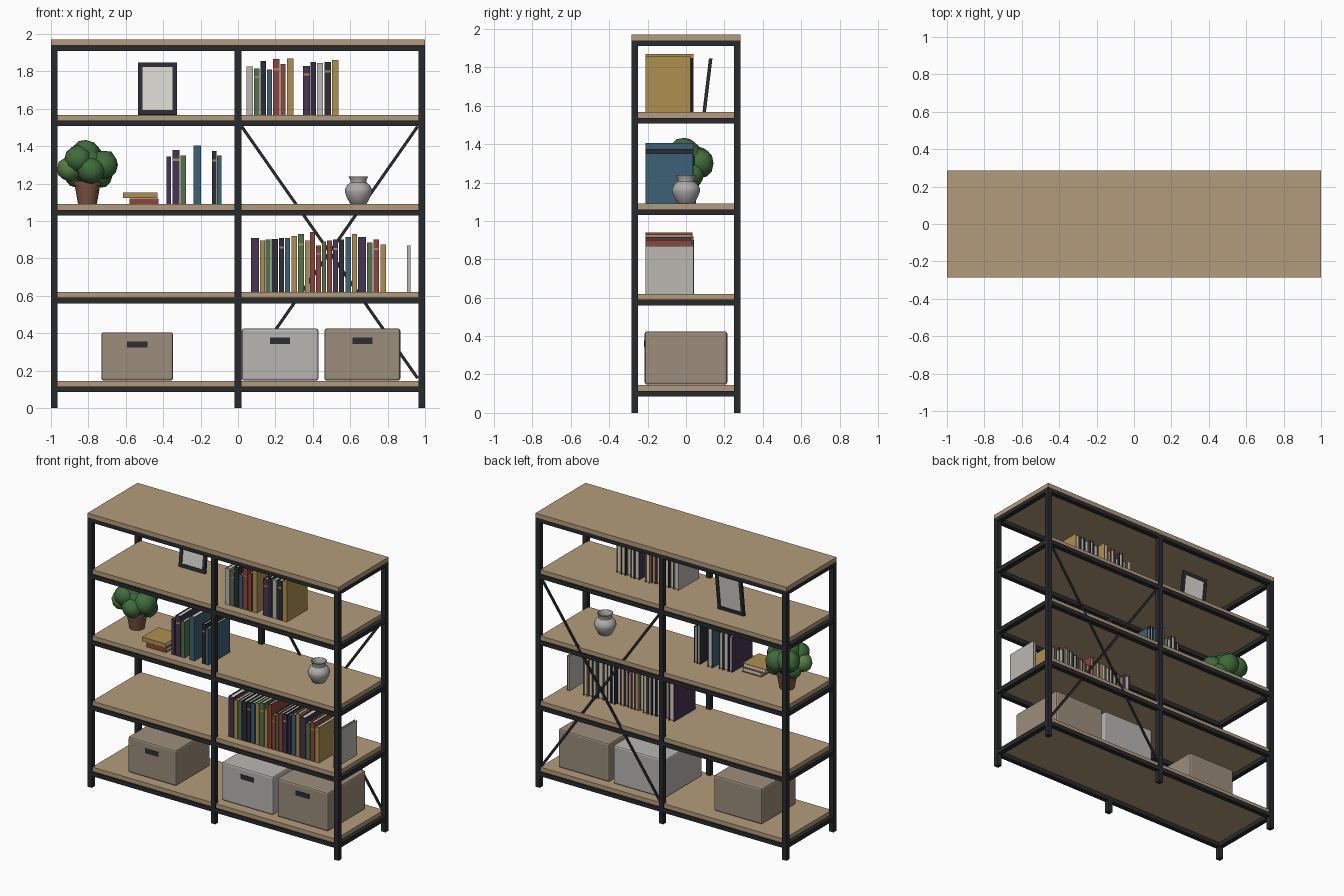
import bpy, bmesh, math, random
from mathutils import Vector, Matrix

if "Cube" in bpy.data.objects:
    bpy.data.objects.remove(bpy.data.objects["Cube"])
random.seed(4)

COLORS = dict(wood=(.45, .33, .2), metal=(.022, .023, .025), red=(.27, .06, .045), gold=(.42, .28, .08),
              green=(.09, .17, .07), blue=(.045, .12, .18), purple=(.06, .035, .085), black=(.025, .027, .035),
              pale=(.5, .48, .44), paper=(.66, .62, .53), tan=(.33, .27, .2), grey=(.48, .47, .45),
              clay=(.2, .09, .055), leaf=(.05, .15, .045), leaf_light=(.1, .21, .055), soil=(.05, .03, .02),
              glaze=(.42, .41, .4), picture=(.7, .69, .64))
MATS = {}
for n, c in COLORS.items():
    MATS[n] = bpy.data.materials.new(n)
    MATS[n].diffuse_color = (*c, 1)


def finish(name, bm, mat, smooth=False):
    bmesh.ops.recalc_face_normals(bm, faces=bm.faces)
    me = bpy.data.meshes.new(name)
    bm.to_mesh(me)
    bm.free()
    me.materials.append(MATS[mat])
    ob = bpy.data.objects.new(name, me)
    bpy.context.collection.objects.link(ob)
    if smooth:
        me.polygons.foreach_set("use_smooth", [True] * len(me.polygons))
    return ob


def box(name, x, y, z, mat, bevel=0):
    bm = bmesh.new()
    size = (x[1] - x[0], y[1] - y[0], z[1] - z[0])
    mid = Vector((sum(x) / 2, sum(y) / 2, sum(z) / 2))
    bmesh.ops.create_cube(bm, size=1, matrix=Matrix.Diagonal((*size, 1)))
    ob = finish(name, bm, mat)
    ob.location = mid
    if bevel:
        m = ob.modifiers.new("bevel", 'BEVEL')
        m.width, m.segments = bevel, 2
    return ob


def lathe(name, profile, center, mat, n=32):
    bm = bmesh.new()
    rings = [[bm.verts.new((r * math.cos(2 * math.pi * i / n), r * math.sin(2 * math.pi * i / n), z))
              for i in range(n)] for r, z in profile]
    for a, b in zip(rings, rings[1:]):
        for i in range(n):
            bm.faces.new((a[i], a[(i + 1) % n], b[(i + 1) % n], b[i]))
    bm.faces.new(rings[0])
    bm.faces.new(rings[-1])
    ob = finish(name, bm, mat)
    ob.location = center
    bpy.ops.object.select_all(action='DESELECT')
    ob.select_set(True)
    bpy.context.view_layer.objects.active = ob
    bpy.ops.object.shade_smooth_by_angle(angle=math.radians(40))
    return ob


# Frame posts
T, D = .035, .285
for px in (-1, -T / 2, 1 - T):
    for side, py in (("front", -D), ("back", D - T)):
        box(side + "_post", (px, px + T), (py, py + T), (0, 1.94), "metal")

# Boards with a rail rim below each
TOPS = [.145, .62, 1.09, 1.567, 1.97]
for i, z in enumerate(TOPS):
    last = i == 4
    w, d = (1, D) if last else (.97, .275)
    box("top_board" if last else "shelf_board", (-w, w), (-d, d), (z - .03, z), "wood")
    rz = (z - .06, z - .03)
    for s in (-1, 1):
        ys = sorted((s * D, s * (D - T)))
        xs = sorted((s * 1, s * (1 - T)))
        box("long_rail", (-.965, .965), ys, rz, "metal")
        box("side_rail", xs, (-.25, .25), rz, "metal")

# Crossed braces behind the right bay
for k, (x0, x1) in enumerate(((.02, .96), (.96, .02))):
    a, b = Vector((x0, .262 + .01 * k, 1.505)), Vector((x1, .262 + .01 * k, .16))
    ob = box("back_brace", (-.008, .008), (-.005, .005), (-(a - b).length / 2, (a - b).length / 2), "metal")
    ob.location = (a + b) / 2
    ob.rotation_euler = (0, math.atan2(a.x - b.x, a.z - b.z), 0)


def book(x0, x1, z0, z1, color, band=False):
    """Upright book: U-shaped cover, page block, optional spine bands."""
    f, b, t = -.21, -.21 + random.uniform(.228, .252), min(.005, (x1 - x0) * .15)
    bm = bmesh.new()
    pts = [(x0, f), (x1, f), (x1, b), (x1 - t, b), (x1 - t, f + t), (x0 + t, f + t), (x0 + t, b), (x0, b)]
    face = bm.faces.new([bm.verts.new((x, y, z0)) for x, y in pts])
    ext = bmesh.ops.extrude_face_region(bm, geom=[face])["geom"]
    bmesh.ops.translate(bm, vec=(0, 0, z1 - z0), verts=[v for v in ext if isinstance(v, bmesh.types.BMVert)])
    finish("book_cover", bm, color)
    box("book_pages", (x0 + t, x1 - t), (f + t, b - .007), (z0 + .005, z1 - .006), "paper")
    if band:
        h = z1 - z0
        box("spine_band", (x0 + .001, x1 - .001), (f - .001, f + .002), (z0 + .8 * h, z0 + .84 * h), "gold")


# Upright book rows: left, right, top in hundredths of a unit, colour
def row(z, books):
    for i, (l, r, t, c) in enumerate(books):
        book(l / 100, r / 100, z, t / 100, c, c not in ("gold", "pale") and i % 3 == 1)


row(TOPS[3], [(4.5, 8, 182.5, "pale"), (8.5, 11.5, 181.5, "green"), (12, 15, 185.5, "black"),
              (15.5, 18.2, 181, "blue"), (18.7, 22.2, 186.5, "red"), (22.7, 25.4, 184, "red"),
              (26.2, 29.7, 187, "gold"), (34.8, 38.5, 183, "purple"), (38.8, 41.7, 185, "black"),
              (42.2, 45.5, 184.5, "pale"), (46.2, 49.7, 185, "black"), (50.2, 53.7, 186, "gold")])
row(TOPS[2], [(-38.2, -35.8, 134.5, "purple"), (-35, -31.3, 138, "purple"), (-30.8, -27.8, 135, "green"),
              (-23.8, -19.8, 140.5, "blue"), (-13.9, -11.5, 137.5, "black"), (-11.2, -8.8, 135, "blue")])
row(TOPS[1], [(7, 11.2, 91, "purple"), (11.7, 14.5, 89.5, "gold"), (14.7, 17.3, 90, "green"),
              (18, 21.4, 90.5, "black"), (21.9, 24.7, 91, "black"), (25, 27.9, 91, "blue"),
              (28.6, 31.5, 92, "gold"), (32, 35.3, 93, "green"), (35.8, 38.3, 89.5, "gold"),
              (38.6, 41.2, 94, "red"), (41.7, 44.4, 87, "red"), (44.9, 47, 89, "green"),
              (47.5, 50.2, 89.5, "red"), (50.7, 53.5, 90, "purple"), (54, 56.8, 90, "black"),
              (57.4, 60.4, 91.5, "blue"), (60.9, 63.7, 93, "gold"), (64.2, 68.4, 91.5, "purple"),
              (69, 72, 88.5, "green"), (72.5, 75.5, 90, "red"), (76.1, 79.2, 87.5, "gold"),
              (90.3, 92.3, 87, "pale")])

# Two flat books
for x, z, c in (((-.58, -.425), 1.09, "red"), ((-.615, -.43), 1.122, "gold")):
    box("flat_book_back_cover", x, (-.21, -.03), (z, z + .004), c)
    box("flat_book_pages", (x[0] + .005, x[1] - .005), (-.206, -.035), (z + .004, z + .027), "paper")
    box("flat_book_spine", x, (-.212, -.206), (z, z + .031), c)
    box("flat_book_front_cover", x, (-.21, -.03), (z + .027, z + .031), c)

# Leaning picture frame
frame = bpy.data.objects.new("picture_frame", None)
bpy.context.collection.objects.link(frame)
W, H, B = .105, .28, .024
parts = [box("frame_stile", (-W, -W + B), (-.009, .009), (0, H), "black"),
         box("frame_stile", (W - B, W), (-.009, .009), (0, H), "black"),
         box("frame_bottom", (-W + B, W - B), (-.009, .009), (0, B), "black"),
         box("frame_top", (-W + B, W - B), (-.009, .009), (H - B, H), "black"),
         box("picture_panel", (-W + B, W - B), (-.004, .004), (B, H - B), "picture")]
for p in parts:
    p.parent = frame
frame.location = (-.43, .095, 1.568)
frame.rotation_euler = (-.12, 0, 0)

# Storage boxes with front handles
for x0, x1, y0, y1, top, c in ((-.73, -.347, -.21, .18, .405, "tan"), (.02, .43, -.215, .215, .425, "grey"),
                               (.462, .868, -.215, .215, .425, "tan")):
    box("storage_box", (x0, x1), (y0, y1), (.147, top), c, .012)
    m, h = (x0 + x1) / 2, top - .065
    box("box_handle", (m - .054, m + .054), (y0 - .003, y0 + .01), (h - .017, h + .017), "black")

# Vase
lathe("vase", [(.04, 0), (.045, .004), (.062, .035), (.073, .065), (.072, .08), (.06, .102), (.043, .115),
               (.042, .126), (.053, .148), (.047, .149), (.036, .126), (.036, .112)], (.644, 0, 1.09), "glaze")

# Potted plant
lathe("plant_pot", [(.05, 0), (.068, .1), (.074, .1), (.076, .125), (.066, .125), (.064, .112)],
      (-.805, 0, 1.09), "clay", 24)
lathe("pot_soil", [(.064, .105), (.064, .114)], (-.805, 0, 1.09), "soil", 24)
BLOBS = [(0, 0, 1.3, .11), (-.095, -.04, 1.28, .068), (.085, -.03, 1.3, .08), (-.01, -.01, 1.355, .083),
         (.03, .07, 1.3, .078), (-.05, .06, 1.31, .08), (.02, -.08, 1.27, .072), (-.05, -.06, 1.33, .075),
         (.07, .03, 1.24, .065), (-.06, .02, 1.24, .06)]
for i, (x, y, z, r) in enumerate(BLOBS):
    bm = bmesh.new()
    bmesh.ops.create_icosphere(bm, subdivisions=2, radius=r)
    for v in bm.verts:
        v.co *= random.uniform(.94, 1.04)
    finish("foliage", bm, "leaf_light" if i == 1 else "leaf", True).location = (x - .805, y, z)

for m in bpy.data.materials:
    if m.users and not m.is_grease_pencil:
        m.use_nodes = True
        m.node_tree.nodes["Principled BSDF"].inputs["Base Color"].default_value = m.diffuse_color
